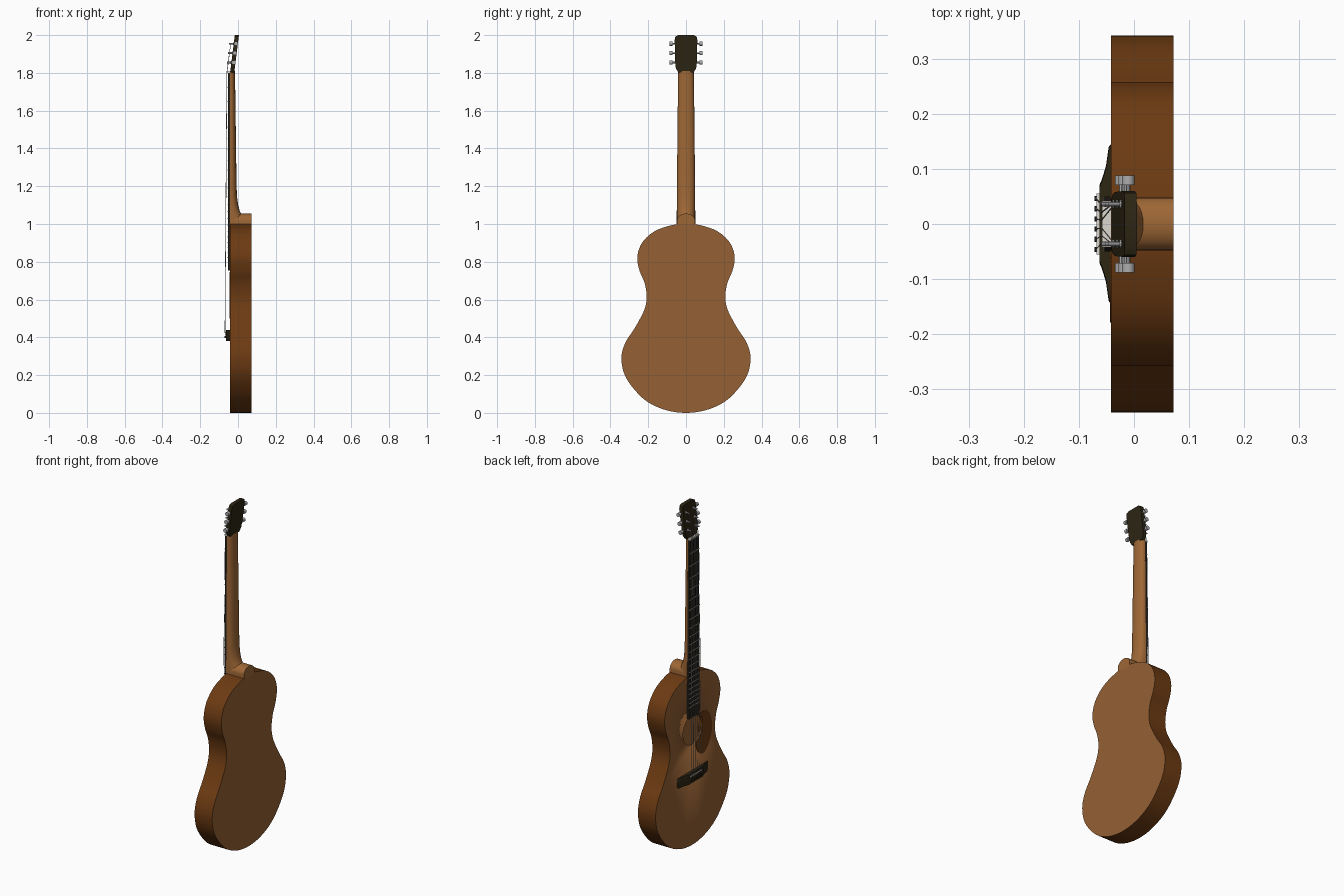
import bpy, bmesh, math
from mathutils import Vector, Matrix

if "Cube" in bpy.data.objects:
    bpy.data.objects.remove(bpy.data.objects["Cube"])


def material(name, rgb):
    m = bpy.data.materials.new(name)
    m.diffuse_color = (*rgb, 1)
    m.use_nodes = True
    m.node_tree.nodes["Principled BSDF"].inputs["Base Color"].default_value = m.diffuse_color
    return m


WOOD = material("warm_wood", (.30, .118, .034))
SIDE = material("dark_brown_wood", (.15, .043, .006))
NECK = material("neck_wood", (.34, .135, .036))
EBONY = material("dark_ebony", (.026, .019, .007))
BLACK = material("fretboard_black", (.02, .016, .011))
METAL = material("silver_metal", (.42, .42, .42))
IVORY = material("ivory", (.7, .68, .62))


def finish(name, bm, *mats, smooth=True):
    bmesh.ops.recalc_face_normals(bm, faces=bm.faces)
    me = bpy.data.meshes.new(name)
    bm.to_mesh(me)
    bm.free()
    for m in mats:
        me.materials.append(m)
    ob = bpy.data.objects.new(name, me)
    bpy.context.collection.objects.link(ob)
    if smooth:
        bpy.ops.object.select_all(action='DESELECT')
        ob.select_set(True)
        bpy.context.view_layer.objects.active = ob
        bpy.ops.object.shade_smooth_by_angle(angle=math.radians(35))
    return ob


def spline(pts, n=4):
    """Closed Catmull-Rom curve through 2D points."""
    p = [Vector(q) for q in pts]
    out = []
    for i in range(len(p)):
        a, b, c, d = (p[(i + k - 1) % len(p)] for k in range(4))
        for s in range(n):
            t = s / n
            out.append(.5 * (2 * b + (c - a) * t + (2 * a - 5 * b + 4 * c - d) * t * t
                             + (3 * b - a - 3 * c + d) * t ** 3))
    return out


def loft(bm, rings, caps=True):
    rows = [[bm.verts.new(v) for v in r] for r in rings]
    n = len(rows[0])
    for a, b in zip(rows, rows[1:]):
        for i in range(n):
            bm.faces.new((a[i], a[(i + 1) % n], b[(i + 1) % n], b[i]))
    if caps:
        bm.faces.new(rows[0])
        bm.faces.new(rows[-1])
    return rows


def plate(name, yz, x0, x1, mat):
    """Flat outline in y-z, given thickness along x."""
    bm = bmesh.new()
    loft(bm, [[(x, y, z) for y, z in yz] for x in (x0, x1)])
    return finish(name, bm, mat)


def rod(bm, a, b, r, n=8):
    a, b = Vector(a), Vector(b)
    d = b - a
    rot = d.to_track_quat('Z', 'Y').to_matrix().to_4x4()
    bmesh.ops.create_cone(bm, cap_ends=True, segments=n, radius1=r, radius2=r, depth=d.length,
                          matrix=Matrix.Translation((a + b) / 2) @ rot)


def box(bm, c, s):
    bmesh.ops.create_cube(bm, size=1, matrix=Matrix.Translation(c) @ Matrix.Diagonal((*s, 1)))


FRONT, BACK = -.042, .072
HOLE_Z, HOLE_R = .675, .087

# Hollow body: back and ribs, then a soundboard with a round hole
half = [(.10, .013), (.19, .05), (.257, .105), (.322, .195), (.342, .29), (.322, .37), (.277, .44),
        (.24, .505), (.216, .56), (.208, .62), (.22, .69), (.245, .75), (.258, .82), (.24, .888),
        (.20, .937), (.145, .972), (.06, .997)]
outline = spline([(0, 0)] + half + [(0, 1.0)] + [(-y, z) for y, z in reversed(half)])
bm = bmesh.new()
rows = loft(bm, [[(x, y, z) for y, z in outline] for x in (BACK, FRONT)], caps=False)
for f in bm.faces:
    f.material_index = 1
bm.faces.new(rows[0])
rim = [bm.edges.get((a, b)) for a, b in zip(rows[1], rows[1][1:] + rows[1][:1])]
ring = [bm.verts.new((FRONT, HOLE_R * math.cos(i * math.tau / 40), HOLE_Z + HOLE_R * math.sin(i * math.tau / 40)))
        for i in range(40)]
rim += [bm.edges.new((a, b)) for a, b in zip(ring, ring[1:] + ring[:1])]
bmesh.ops.triangle_fill(bm, edges=rim, use_beauty=True, normal=(-1, 0, 0))
body = finish("body", bm, WOOD, SIDE)
mod = body.modifiers.new("wood_thickness", 'SOLIDIFY')
mod.thickness = .006
mod.offset = -1

# Pickguard wrapped around the sound hole
guard = [(-.092 * math.cos(math.radians(t)), HOLE_Z + .092 * math.sin(math.radians(t)))
         for t in range(48, -80, -12)]
guard += [(-.035, .55), (-.065, .51), (-.105, .502), (-.15, .54), (-.178, .61), (-.168, .69), (-.125, .74)]
plate("pickguard", spline(guard, 3), FRONT - .002, FRONT, SIDE)

# Neck with a D-shaped section swelling into the heel
bm = bmesh.new()
rings = []
for z, back, w in [(1.0, .05, .049), (1.045, .022, .049), (1.07, .009, .049), (1.10, .001, .048),
                   (1.15, -.006, .048), (1.3, -.009, .047), (1.6, -.013, .044), (1.81, -.016, .041)]:
    rings.append([(FRONT + (back - FRONT) * math.sin(t) ** .8, w * math.cos(t), z)
                  for t in [math.pi * min(max(i / 14, 0.00001), .99999) for i in range(15)]])
loft(bm, rings)
finish("neck", bm, NECK)
heel = [(-.048, .99), (.048, .99)] + [(.048 * math.cos(math.pi * i / 16), 1.018 + .037 * math.sin(math.pi * i / 16))
                                     for i in range(17)]
plate("neck_heel", heel, FRONT, BACK, NECK)

# Fretboard and frets
NUT, SADDLE = 1.8, .41
plate("fretboard", [(-.05, .755), (.05, .755), (.042, NUT), (-.042, NUT)], -.054, FRONT, BLACK)
bm = bmesh.new()
for i in range(1, 22):
    z = NUT - (NUT - SADDLE) * (1 - 2 ** (-i / 12))
    w = .042 + .008 * (NUT - z) / 1.045
    box(bm, (-.0545, 0, z), (.004, 2 * w, .004))
finish("frets", bm, METAL, smooth=False)
bm = bmesh.new()
box(bm, (-.05, 0, NUT + .004), (.017, .084, .009))
finish("nut", bm, IVORY, smooth=False)

# Tilted headstock
side = [(.041, 1.803), (.054, 1.825), (.058, 1.86), (.06, 1.975), (.056, 1.993), (.04, 2.0)]
shape = side + [(-y, z) for y, z in reversed(side)]


def head_x(z):
    return -.042 + (z - 1.8) * .125


bm = bmesh.new()
loft(bm, [[(head_x(z) + d, y, z) for y, z in shape] for d in (0, .022)])
finish("headstock", bm, EBONY)

# Tuning machines: posts, shafts and buttons on both sides
bm = bmesh.new()
posts = []
for s in (-1, 1):
    for z in (1.855, 1.905, 1.955):
        x = head_x(z)
        posts.append((s, z))
        rod(bm, (x + .005, s * .036, z), (x - .024, s * .036, z), .0045, 10)
        rod(bm, (x, s * .036, z), (x - .004, s * .036, z), .008, 10)
        rod(bm, (x + .012, s * .055, z), (x + .012, s * .075, z), .004)
        rod(bm, (x + .012, s * .071, z), (x + .012, s * .088, z), .0115, 12)
finish("tuners", bm, METAL)

# Bridge with thin wings, saddle and pins
wing = [(.145, FRONT), (.14, -.046), (.105, -.051), (.082, -.058), (.07, -.063)]
prof = wing + [(-y, x) for y, x in reversed(wing)]
bm = bmesh.new()
loft(bm, [[(x, y * k, z) for y, x in prof] for z, k in ((.38, .93), (.395, 1), (.425, 1), (.438, .95))])
finish("bridge", bm, EBONY)
bm = bmesh.new()
box(bm, (-.064, 0, SADDLE + .014), (.008, .11, .006))
finish("saddle", bm, IVORY, smooth=False)
bm = bmesh.new()
for i in range(6):
    rod(bm, (-.06, (i - 2.5) * .0185, .402), (-.072, (i - 2.5) * .0185, .402), .005, 10)
finish("bridge_pins", bm, BLACK)

# Strings: pin to saddle, saddle to nut, nut to tuning post
order = [(-1, 1.855), (-1, 1.905), (-1, 1.955), (1, 1.955), (1, 1.905), (1, 1.855)]
bm = bmesh.new()
for i, (s, z) in enumerate(order):
    r = .0009 + .00015 * i
    yb, yn = (i - 2.5) * .0185, (i - 2.5) * .014
    path = [(-.064, yb, .404), (-.069, yb, SADDLE + .014), (-.059, yn, NUT + .004),
            (head_x(z) - .016, s * .032, z)]
    for a, b in zip(path, path[1:]):
        rod(bm, a, b, r, 6)
finish("strings", bm, METAL)
